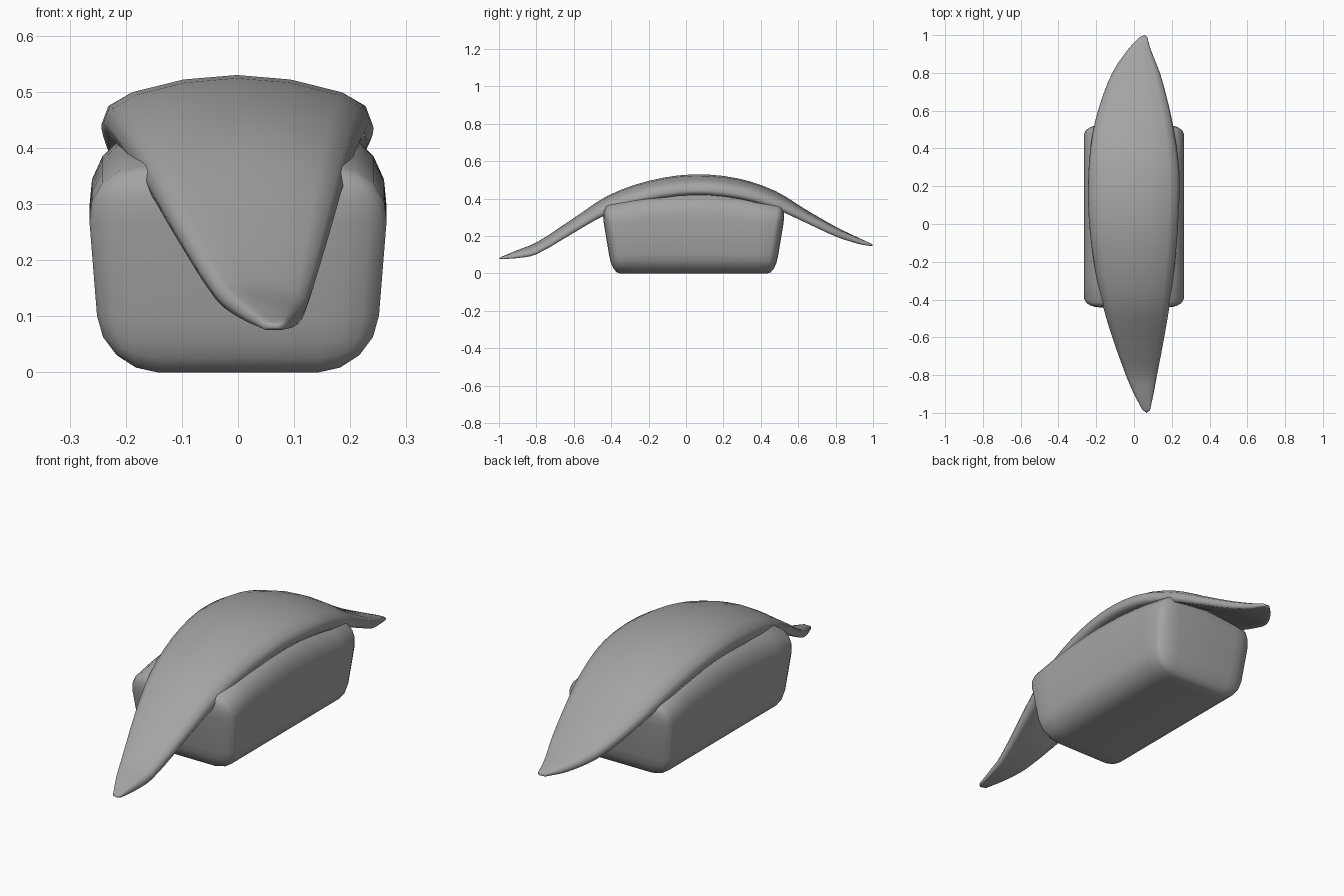
import bpy, bmesh, math
from mathutils import Vector

if "Cube" in bpy.data.objects:
    bpy.data.objects.remove(bpy.data.objects["Cube"])

grey = bpy.data.materials.new("mid_grey")
grey.diffuse_color = (0.37, 0.37, 0.37, 1)
grey.use_nodes = True
grey.node_tree.nodes["Principled BSDF"].inputs["Base Color"].default_value = grey.diffuse_color


def make_object(name, bm):
    bmesh.ops.recalc_face_normals(bm, faces=bm.faces[:])
    for f in bm.faces:
        f.smooth = True
    mesh = bpy.data.meshes.new(name)
    bm.to_mesh(mesh)
    bm.free()
    mesh.materials.append(grey)
    ob = bpy.data.objects.new(name, mesh)
    bpy.context.collection.objects.link(ob)
    return ob


# Rice block: rounded box, flared upward, with an arched top
HEIGHT, CENTRE_Y, STRETCH = 0.362, 0.041, 2.4
bm = bmesh.new()
bmesh.ops.create_cube(bm, size=1)
for v in bm.verts:
    top = v.co.z > 0
    v.co = Vector((math.copysign(0.273 if top else 0.243, v.co.x),
                   math.copysign(0.496 if top else 0.436, v.co.y) * STRETCH,
                   HEIGHT if top else 0))
bmesh.ops.bevel(bm, geom=bm.edges[:], offset=0.1, segments=4, profile=0.5,
                affect='EDGES', clamp_overlap=True)
for v in bm.verts:
    v.co.y /= STRETCH
for i in range(-4, 5):
    bmesh.ops.bisect_plane(bm, geom=bm.verts[:] + bm.edges[:] + bm.faces[:],
                           plane_co=(0, i * 0.085, 0), plane_no=(0, 1, 0))
for v in bm.verts:
    arch = 0.065 * (1 - min(1, abs(v.co.y) / 0.48) ** 2)
    v.co.z += arch * max(0, v.co.z / HEIGHT) ** 2
    v.co.y += CENTRE_Y
make_object("rice_block", bm)

# Topping slice: y, left x, right x, crown z, thickness, edge droop, left-side lift
STATIONS = [
    (-0.985, 0.045, 0.085, 0.090, 0.014, 0.000, 0.000),
    (-0.90, 0.000, 0.103, 0.122, 0.030, 0.005, 0.008),
    (-0.80, -0.043, 0.122, 0.160, 0.040, 0.008, 0.014),
    (-0.60, -0.115, 0.160, 0.295, 0.056, 0.018, 0.010),
    (-0.42, -0.168, 0.190, 0.415, 0.068, 0.035, 0.003),
    (-0.20, -0.213, 0.217, 0.495, 0.070, 0.046, 0.000),
    (0.04, -0.240, 0.236, 0.530, 0.070, 0.050, 0.000),
    (0.28, -0.241, 0.240, 0.508, 0.070, 0.048, 0.000),
    (0.48, -0.219, 0.214, 0.440, 0.066, 0.040, 0.000),
    (0.64, -0.178, 0.181, 0.342, 0.055, 0.022, 0.000),
    (0.80, -0.115, 0.137, 0.250, 0.045, 0.012, 0.000),
    (0.92, -0.035, 0.090, 0.192, 0.030, 0.006, 0.000),
    (0.99, 0.030, 0.070, 0.160, 0.014, 0.000, 0.000),
]
HALF = [(0.4, 0), (0.78, 0), (0.95, 0.13), (1, 0.52), (0.95, 0.92), (0.75, 1)]
SECTION = ([(0, 0)] + HALF + [(0, 1)] + [(-u, t) for u, t in reversed(HALF)])


def smooth_stations(rows, steps=3):
    """Smooth curve through the rows, slopes taken against y."""
    def slope(i):
        a, b = rows[max(i - 1, 0)], rows[min(i + 1, len(rows) - 1)]
        return [(q - p) / (b[0] - a[0]) for p, q in zip(a, b)]
    out = []
    for i in range(len(rows) - 1):
        a, b, ma, mb = rows[i], rows[i + 1], slope(i), slope(i + 1)
        d = b[0] - a[0]
        for k in range(steps):
            t = k / steps
            h = 3 * t * t - 2 * t ** 3
            out.append([p * (1 - h) + q * h
                        + d * (m * t * (1 - t) ** 2 - w * t * t * (1 - t))
                        for p, q, m, w in zip(a, b, ma, mb)])
    return out + [rows[-1]]


bm = bmesh.new()
rings = []
for y, xl, xr, z, thick, droop, lift in smooth_stations(STATIONS):
    mid, half = (xl + xr) / 2, (xr - xl) / 2
    rings.append([bm.verts.new((mid + half * u, y,
                                z - droop * u * u - lift * u - thick * t))
                  for u, t in SECTION])
n = len(SECTION)
for a, b in zip(rings, rings[1:]):
    for i in range(n):
        j = (i + 1) % n
        bm.faces.new((a[i], a[j], b[j], b[i]))
for ring, tip in ((rings[0], (0.068, -1.0, 0.081)), (rings[-1], (0.055, 1.0, 0.15))):
    apex = bm.verts.new(tip)
    for i in range(n):
        bm.faces.new((ring[i], ring[(i + 1) % n], apex))
make_object("topping_slice", bm)
